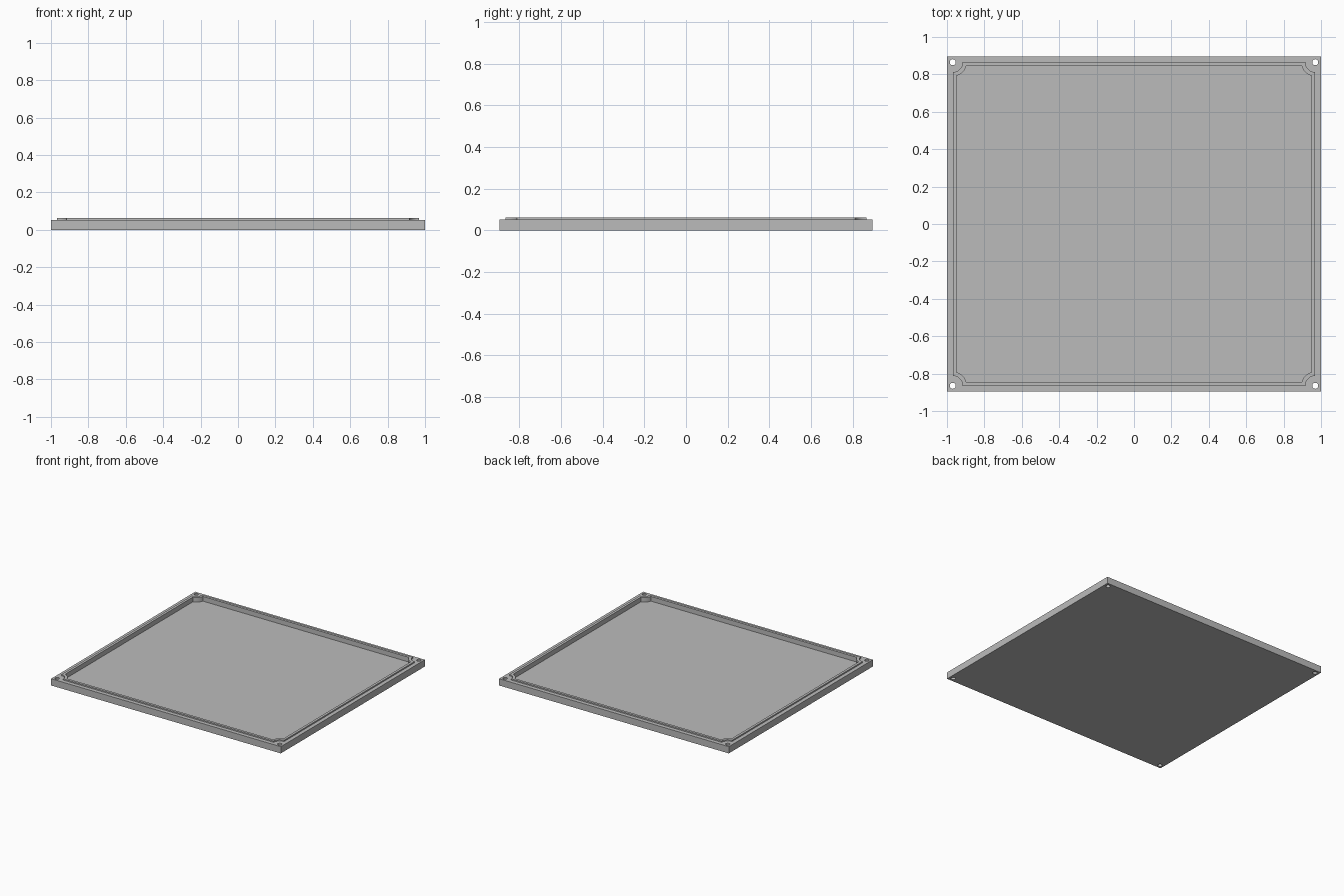
import bpy, bmesh
from math import asin, cos, sin, pi

old = bpy.data.objects.get("Cube")
if old:
    bpy.data.objects.remove(old, do_unlink=True)

HALF_X, HALF_Y = 1.0, 0.896          # plate half sizes
RIM_Z, LIP_Z, FLOOR_Z = 0.053, 0.063, 0.026
HOLE_X, HOLE_Y, HOLE_R = 0.969, 0.865, 0.016

grey = bpy.data.materials.new("light grey")
grey.use_nodes = True
COLOUR = (0.5, 0.5, 0.5, 1)
grey.diffuse_color = COLOUR
grey.node_tree.nodes["Principled BSDF"].inputs["Base Color"].default_value = COLOUR


def prism(name, outline, z0, z1):
    """Extrude a closed counter-clockwise outline from z0 to z1."""
    bm = bmesh.new()
    face = bm.faces.new([bm.verts.new((x, y, z0)) for x, y in outline])
    top = bmesh.ops.extrude_face_region(bm, geom=[face])["geom"]
    bmesh.ops.translate(bm, vec=(0, 0, z1 - z0),
                        verts=[v for v in top if isinstance(v, bmesh.types.BMVert)])
    bmesh.ops.recalc_face_normals(bm, faces=bm.faces)
    mesh = bpy.data.meshes.new(name)
    bm.to_mesh(mesh)
    bm.free()
    mesh.materials.append(grey)
    obj = bpy.data.objects.new(name, mesh)
    bpy.context.collection.objects.link(obj)
    return obj


def scooped_outline(inset, radius, steps=12):
    """Rectangle inset from the hole lines, with a scoop around each hole."""
    pts = []
    start = asin(inset / radius)
    for sx, sy in ((1, 1), (-1, 1), (-1, -1), (1, -1)):
        arc = []
        for i in range(steps + 1):
            a = start + (pi / 2 - 2 * start) * i / steps
            arc.append((sx * (HOLE_X - radius * sin(a)), sy * (HOLE_Y - radius * cos(a))))
        # arc runs from the side edge to the end edge
        pts += arc if sx * sy > 0 else arc[::-1]
    return pts


def combine(target, tool, operation):
    mod = target.modifiers.new("combine", 'BOOLEAN')
    mod.operation, mod.solver, mod.object = operation, 'EXACT', tool
    bpy.context.view_layer.objects.active = target
    bpy.ops.object.modifier_apply(modifier=mod.name)
    bpy.data.objects.remove(tool, do_unlink=True)


# Plate with raised lip
lid = prism("cover_plate", [(-HALF_X, -HALF_Y), (HALF_X, -HALF_Y),
                            (HALF_X, HALF_Y), (-HALF_X, HALF_Y)], 0, RIM_Z)
lip = prism("lip", scooped_outline(0, 0.053), RIM_Z - 0.01, LIP_Z)
combine(lid, lip, 'UNION')

# Shallow pocket inside the lip
pocket = prism("pocket_cutter", scooped_outline(0.02, 0.075), FLOOR_Z, LIP_Z + 0.1)
combine(lid, pocket, 'DIFFERENCE')

# Screw holes in the corners
for sx in (-1, 1):
    for sy in (-1, 1):
        circle = [(sx * HOLE_X + HOLE_R * cos(i * pi / 12),
                   sy * HOLE_Y + HOLE_R * sin(i * pi / 12)) for i in range(24)]
        combine(lid, prism("hole_cutter", circle, -0.1, 0.2), 'DIFFERENCE')

# Smooth the round walls, keep corners sharp
bpy.ops.object.select_all(action='DESELECT')
lid.select_set(True)
bpy.context.view_layer.objects.active = lid
bpy.ops.object.shade_smooth_by_angle(angle=pi / 6)
